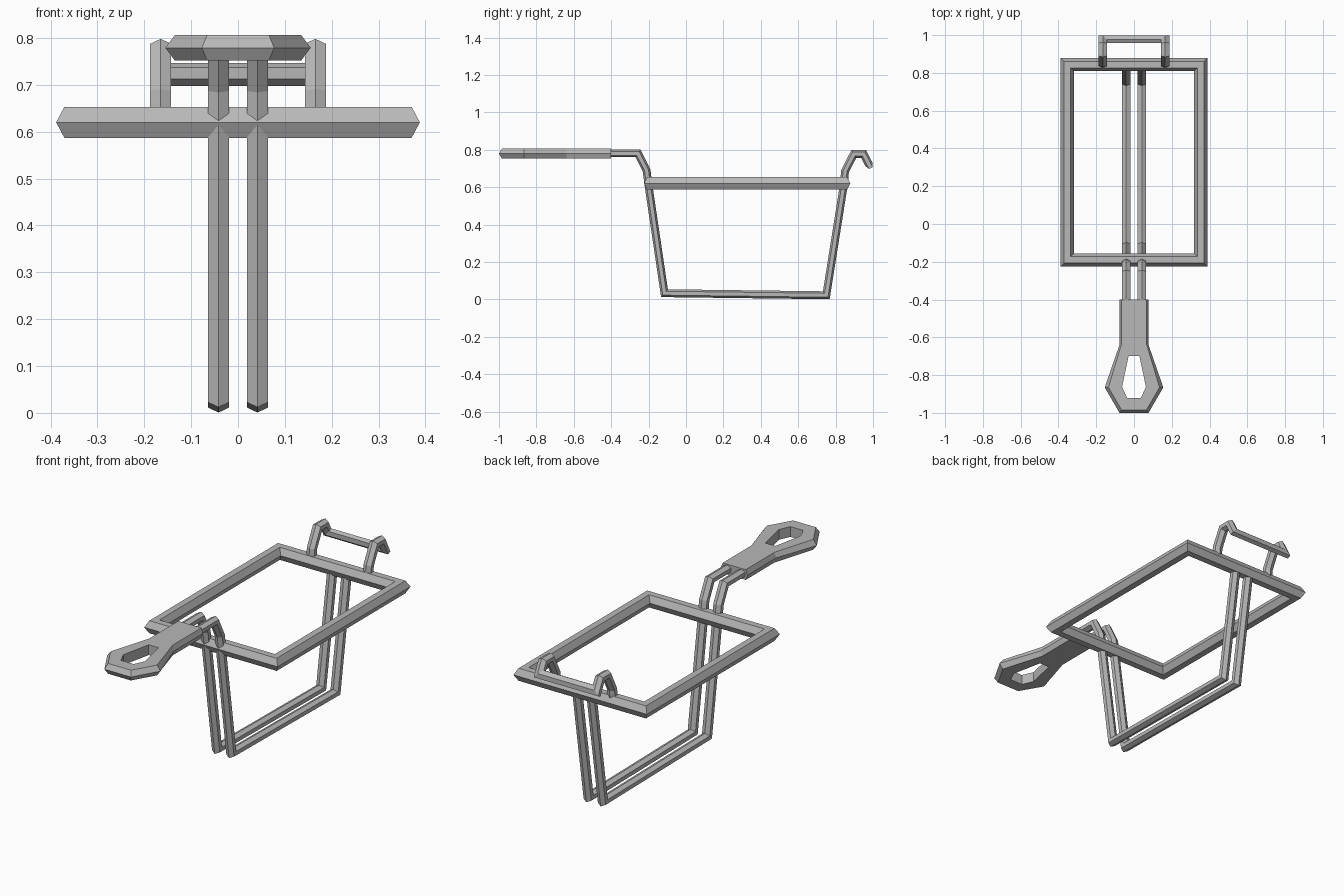
import bpy
import bmesh
from mathutils import Vector

if "Cube" in bpy.data.objects:
    bpy.data.objects.remove(bpy.data.objects["Cube"], do_unlink=True)

steel = bpy.data.materials.new("grey_steel")
steel.use_nodes = True
GREY = (0.48, 0.48, 0.48, 1)
steel.diffuse_color = GREY
steel.node_tree.nodes["Principled BSDF"].inputs["Base Color"].default_value = GREY


def finish(name, bm):
    bmesh.ops.recalc_face_normals(bm, faces=bm.faces)
    mesh = bpy.data.meshes.new(name)
    bm.to_mesh(mesh)
    bm.free()
    mesh.materials.append(steel)
    obj = bpy.data.objects.new(name, mesh)
    bpy.context.collection.objects.link(obj)
    return obj


def hex_bar(name, path, side, a, h, closed=False):
    """Sweep a hexagon along a path with mitred corners.
    The hexagon is flat towards 'side' (half size h), pointed across it (a)."""
    pts = [Vector(p) for p in path]
    count = len(pts)
    segs = count if closed else count - 1
    dirs = [(pts[(i + 1) % count] - pts[i]).normalized() for i in range(segs)]
    normal = Vector(side).cross(dirs[0]).normalized()
    bm = bmesh.new()
    rings = []
    for i, p in enumerate(pts):
        d = dirs[min(i, segs - 1)]
        before = dirs[i - 1] if (i or closed) else d
        if i:
            normal = before.rotation_difference(d) @ normal
        across = d.cross(normal)
        miter = before + d
        ring = []
        for u, v in ((1, 0), (.5, 1), (-.5, 1), (-1, 0), (-.5, -1), (.5, -1)):
            off = normal * (a * u) + across * (h * v)
            off -= d * (off.dot(miter) / d.dot(miter))
            ring.append(bm.verts.new(p + off))
        rings.append(ring)
    for i in range(segs):
        r, s = rings[i], rings[(i + 1) % count]
        for k in range(6):
            j = (k + 1) % 6
            bm.faces.new((r[k], r[j], s[j], s[k]))
    if not closed:
        bm.faces.new(rings[0])
        bm.faces.new(rings[-1])
    return finish(name, bm)


# Rectangular top rim
X, FRONT, BACK, RIM_Z = .353, -.19, .844, .62
hex_bar("top_rim",
        [(-X, FRONT, RIM_Z), (X, FRONT, RIM_Z), (X, BACK, RIM_Z), (-X, BACK, RIM_Z)],
        (0, 0, 1), .035, .033, closed=True)

# Pair of cradle wires running from the handle, under, and up to the back rim
cradle = [(-.42, .781), (-.257, .781), (-.211, .69), (-.199, .6),
          (-.115, .033), (.75, .022), (.845, .62)]
for label, x in (("right", -.0415), ("left", .0415)):
    hex_bar(label + "_cradle_wire", [(x, y, z) for y, z in cradle],
            (1, 0, 0), .021, .0225)

# Rest hook at the back: one bent bar, mirrored about the middle
hook = [(.845, .62), (.85, .685), (.897, .777), (.95, .777), (.978, .722)]
left = [(.165, y, z) for y, z in hook]
right = [(-x, y, z) for x, y, z in reversed(left)]
hex_bar("rest_hook", left + right, (1, 0, 0), .021, .0225)

# Handle: half outline with a hanging hole, bevelled rim, mirrored
MID_Z, HALF = .779, .027
edge = [(0, -.4), (.077, -.4), (.077, -.64), (.155, -.865), (.077, -1), (0, -1)]
inner = [(0, -.4), (.067, -.4), (.067, -.638), (.135, -.865), (.066, -.984), (0, -.984)]
hole = [(0, -.92), (.037, -.92), (.063, -.862), (.029, -.7), (0, -.7)]

bm = bmesh.new()
layers = []
for outline, z in ((inner, HALF), (edge, 0), (inner, -HALF)):
    layers.append([bm.verts.new((x, y, MID_Z + z)) for x, y in outline + hole])
bm.faces.new(layers[0])
bm.faces.new(layers[2])
loop = edge + hole
for upper, lower in zip(layers, layers[1:]):
    for i in range(len(loop)):
        j = (i + 1) % len(loop)
        if loop[i][0] or loop[j][0]:
            bm.faces.new((upper[i], upper[j], lower[j], lower[i]))
bmesh.ops.mirror(bm, geom=bm.verts[:] + bm.edges[:] + bm.faces[:],
                 merge_dist=.0001, axis='X')
finish("handle", bm)
